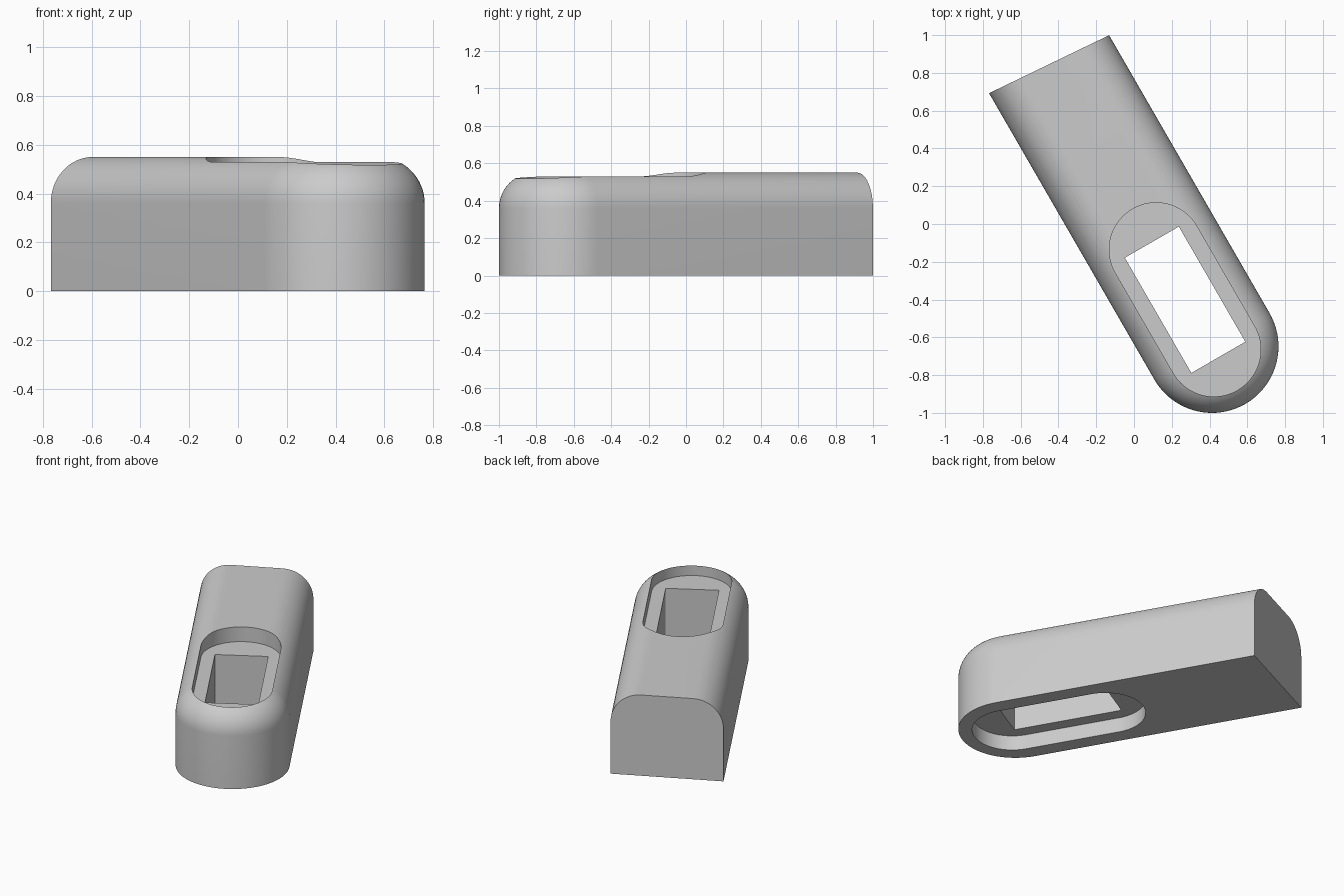
import bpy, bmesh, math
from mathutils import Matrix

cube = bpy.data.objects.get("Cube")
if cube:
    bpy.data.objects.remove(cube, do_unlink=True)

HALF_W, HEIGHT, FILLET = 0.352, 0.55, 0.19
BACK, SLANT = 1.725, 0.074          # back cut: distance and skew
SLOT_R, SLOT_Y0, SLOT_Y1, SLOT_DEPTH = 0.248, -0.02, 0.592, 0.1
PLACE = Matrix.Translation((0.413, -0.648, 0)) @ Matrix.Rotation(math.radians(30), 4, 'Z')

grey = bpy.data.materials.new("light_grey")
grey.use_nodes = True
grey.diffuse_color = (0.6, 0.6, 0.6, 1)
grey.node_tree.nodes["Principled BSDF"].inputs["Base Color"].default_value = (0.6, 0.6, 0.6, 1)


def arc(r, cy, start, steps=48):
    """Half circle around (0, cy), counter-clockwise from the start angle."""
    return [(r * math.cos(start + math.pi * i / steps),
             cy + r * math.sin(start + math.pi * i / steps)) for i in range(steps + 1)]


def loft(name, rings):
    """Solid from stacked (outline, z) rings, closed at both ends."""
    bm = bmesh.new()
    loops = [[bm.verts.new((x, y, z)) for x, y in pts] for pts, z in rings]
    n = len(loops[0])
    for low, high in zip(loops, loops[1:]):
        for i in range(n):
            j = (i + 1) % n
            bm.faces.new((low[i], low[j], high[j], high[i]))
    bm.faces.new(loops[0][::-1])
    bm.faces.new(loops[-1])
    bmesh.ops.recalc_face_normals(bm, faces=bm.faces)
    bm.transform(PLACE)
    mesh = bpy.data.meshes.new(name)
    bm.to_mesh(mesh)
    bm.free()
    mesh.materials.append(grey)
    obj = bpy.data.objects.new(name, mesh)
    bpy.context.collection.objects.link(obj)
    return obj


def body_outline(inset):
    w = HALF_W - inset
    back = [(w, BACK - SLANT * w), (-w, BACK + SLANT * w)]
    return arc(w, 0, math.pi) + back


# Body: straight walls, then a rounded shoulder up to the flat top
rings = [(body_outline(0), 0)]
for i in range(17):
    t = math.pi / 2 * i / 16
    rings.append((body_outline(FILLET * (1 - math.cos(t))),
                  HEIGHT - FILLET + FILLET * math.sin(t)))
body = loft("handle_body", rings)

# Cutters: rounded recess above and below, rectangular hole through both
slot = arc(SLOT_R, SLOT_Y0, math.pi) + arc(SLOT_R, SLOT_Y1, 0)
hole = [(-0.165, -0.067), (0.165, -0.067), (0.165, 0.637), (-0.165, 0.637)]
cutters = [
    loft("top_recess", [(slot, HEIGHT - SLOT_DEPTH), (slot, HEIGHT + 0.1)]),
    loft("bottom_recess", [(slot, -0.1), (slot, SLOT_DEPTH)]),
    loft("through_hole", [(hole, -0.2), (hole, HEIGHT + 0.2)]),
]

bpy.ops.object.select_all(action='DESELECT')
body.select_set(True)
bpy.context.view_layer.objects.active = body
for cutter in cutters:
    cutter.hide_render = True
    mod = body.modifiers.new(cutter.name, 'BOOLEAN')
    mod.operation = 'DIFFERENCE'
    mod.solver = 'EXACT'
    mod.object = cutter
    bpy.ops.object.modifier_apply(modifier=mod.name)
    bpy.data.objects.remove(cutter, do_unlink=True)

bpy.ops.object.shade_smooth_by_angle(angle=math.radians(30))
